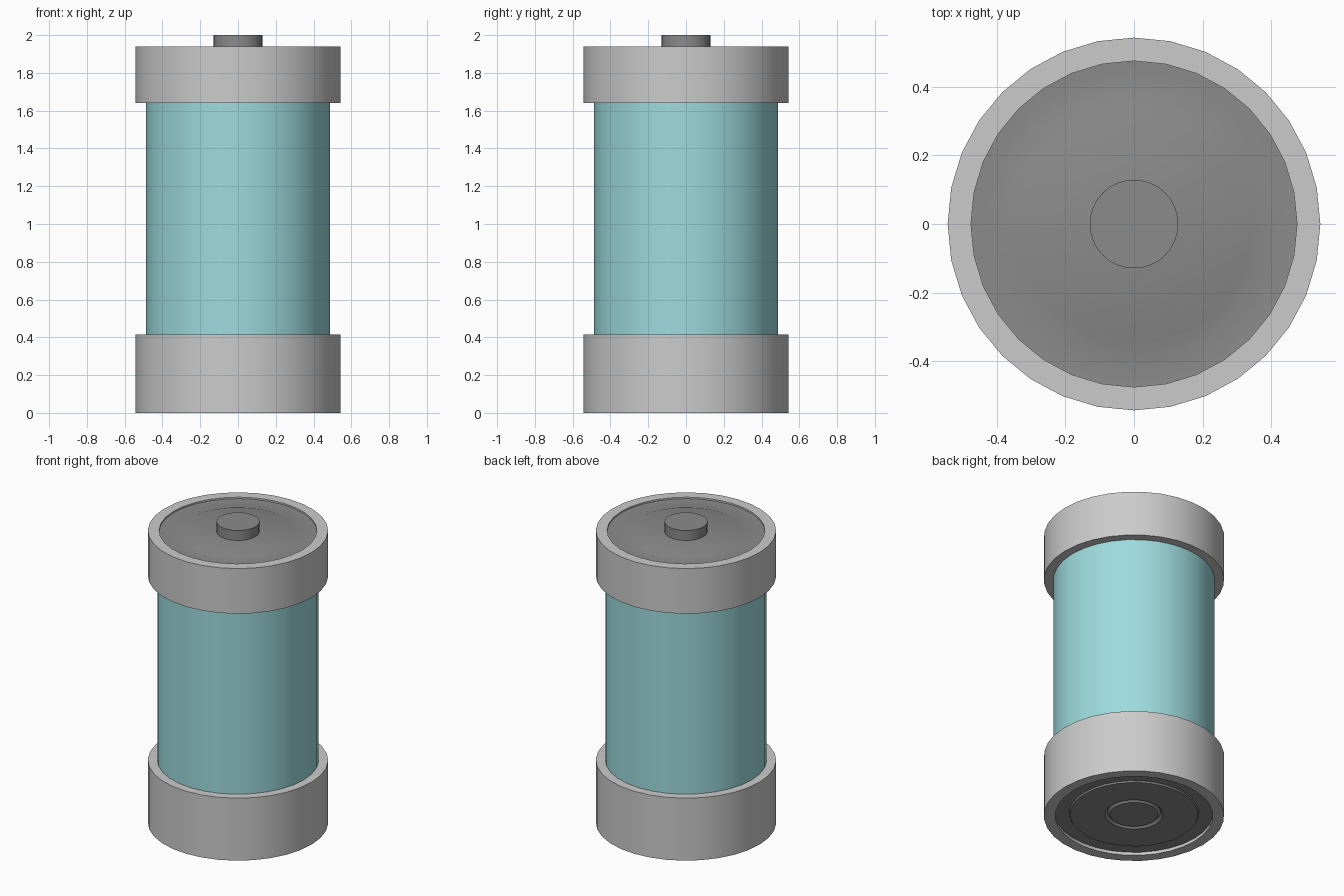
import bpy, bmesh, math

if "Cube" in bpy.data.objects:
    bpy.data.objects.remove(bpy.data.objects["Cube"])

SEG = 32


def material(name, rgb):
    m = bpy.data.materials.new(name)
    m.diffuse_color = (*rgb, 1)
    m.use_nodes = True
    m.node_tree.nodes["Principled BSDF"].inputs["Base Color"].default_value = m.diffuse_color
    return m


light_grey = material("light grey metal", (0.60, 0.60, 0.60))
dark_grey = material("dark grey metal", (0.26, 0.26, 0.26))
aqua = material("aqua glass", (0.34, 0.71, 0.73))


def lathe(name, profile, mat, closed=False):
    """Spin an (r, z) profile around z; r = 0 becomes a pole."""
    bm = bmesh.new()
    rings = []
    for r, z in profile:
        if r == 0:
            rings.append([bm.verts.new((0, 0, z))] * SEG)
        else:
            rings.append([bm.verts.new((r * math.cos(2 * math.pi * i / SEG),
                                        r * math.sin(2 * math.pi * i / SEG), z))
                          for i in range(SEG)])
    pairs = list(zip(rings, rings[1:]))
    if closed:
        pairs.append((rings[-1], rings[0]))
    for a, b in pairs:
        for i in range(SEG):
            j = (i + 1) % SEG
            bm.faces.new(list(dict.fromkeys((a[i], a[j], b[j], b[i]))))
    bmesh.ops.recalc_face_normals(bm, faces=bm.faces)
    me = bpy.data.meshes.new(name)
    bm.to_mesh(me)
    bm.free()
    me.materials.append(mat)
    ob = bpy.data.objects.new(name, me)
    bpy.context.collection.objects.link(ob)
    bpy.context.view_layer.objects.active = ob
    ob.select_set(True)
    bpy.ops.object.shade_smooth_by_angle(angle=math.radians(30))
    ob.select_set(False)
    return ob


# Thick end collars
for name, z0, z1 in (("bottom_collar", 0, 0.415), ("top_collar", 1.64, 1.94)):
    lathe(name, [(0.475, z0), (0.543, z0), (0.543, z1), (0.475, z1)], light_grey, True)

# Glass tube between the collars
lathe("glass_tube", [(0, 0.1), (0.486, 0.1), (0.486, 1.85), (0, 1.85)], aqua)

# Top plate with a shallow step and contact button
lathe("top_plate", [(0, 1.88), (0.475, 1.88), (0.475, 1.93), (0.365, 1.925), (0.345, 1.932),
                    (0, 1.935)], dark_grey)
lathe("contact_button", [(0, 1.90), (0.129, 1.90), (0.129, 2.0), (0, 2.0)], dark_grey)

# Bottom plate with a raised disc and a ring around the centre contact
lathe("bottom_plate", [(0, 0.06), (0.475, 0.06), (0.475, 0.02), (0.39, 0.02), (0.385, 0.01),
                       (0.175, 0.01), (0.16, 0.025), (0.145, 0.01), (0, 0.01)], dark_grey)
